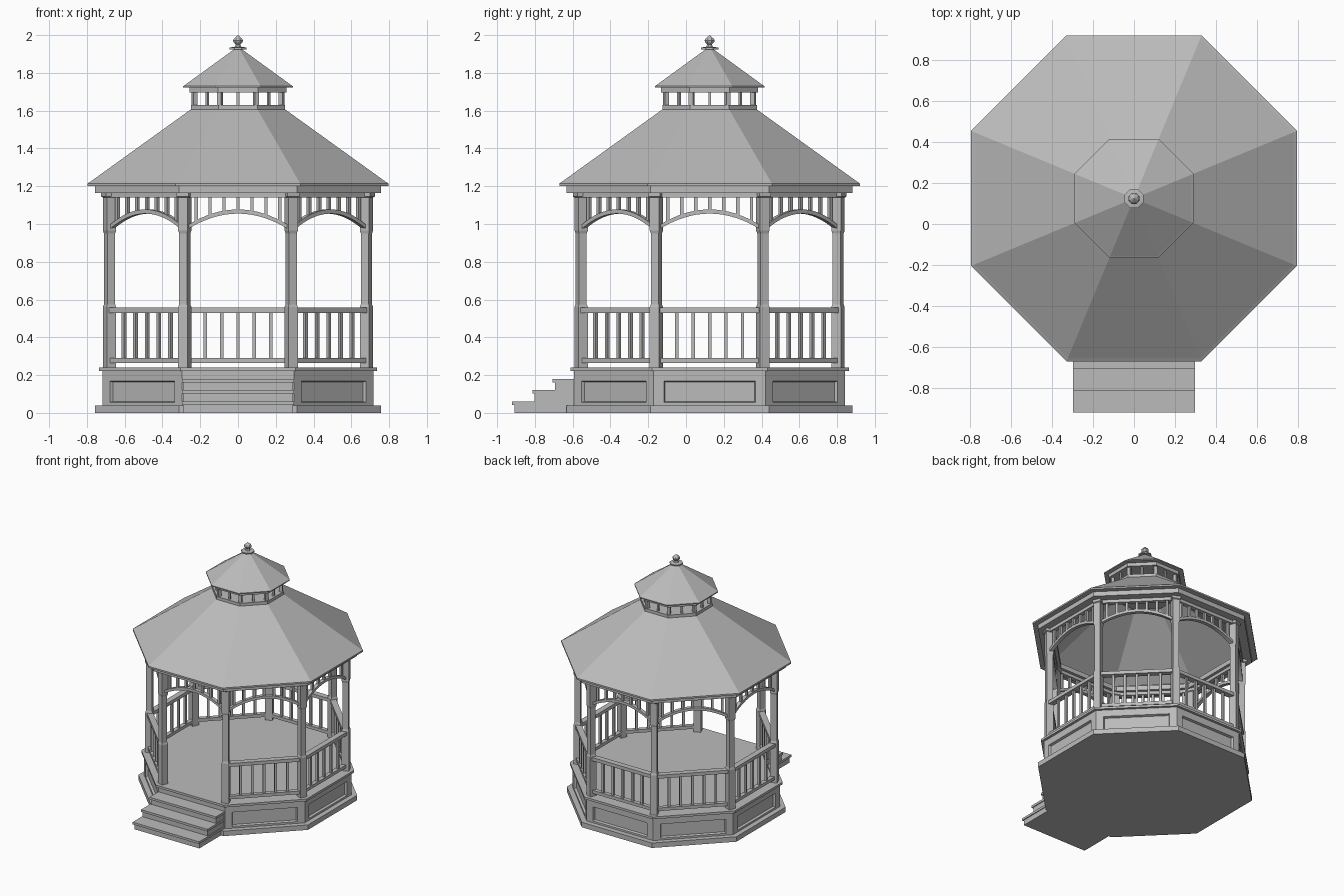
import bpy, bmesh, math
from mathutils import Matrix, Vector

if "Cube" in bpy.data.objects:
    bpy.data.objects.remove(bpy.data.objects["Cube"])

grey = bpy.data.materials.new("painted grey")
grey.use_nodes = True
grey.diffuse_color = (0.5, 0.5, 0.5, 1)
grey.node_tree.nodes["Principled BSDF"].inputs["Base Color"].default_value = grey.diffuse_color

CENTRE = Matrix.Translation((0, 0.125, 0))
STEP = math.pi / 4
COS = math.cos(STEP / 2)
TAN = math.tan(STEP / 2)


def side(k):
    """Frame of one side: x runs along it, -y points outward."""
    return CENTRE @ Matrix.Rotation(k * STEP, 4, 'Z')


def finish(name, bm):
    bmesh.ops.remove_doubles(bm, verts=bm.verts, dist=1e-5)
    bmesh.ops.recalc_face_normals(bm, faces=bm.faces)
    mesh = bpy.data.meshes.new(name)
    bm.to_mesh(mesh)
    bm.free()
    mesh.materials.append(grey)
    obj = bpy.data.objects.new(name, mesh)
    bpy.context.collection.objects.link(obj)
    return obj


def box(bm, frame, x, y, z):
    """Box spanning three (low, high) ranges."""
    size = [b - a for a, b in (x, y, z)]
    mid = [(a + b) / 2 for a, b in (x, y, z)]
    m = frame @ Matrix.Translation(mid) @ Matrix.Diagonal((*size, 1))
    bmesh.ops.create_cube(bm, size=1, matrix=m)


def octagon(name, profile, closed=False, recess=None):
    """Sweep an (apothem, height) profile round eight sides."""
    bm = bmesh.new()
    rings = []
    for a, z in profile:
        r = a / COS
        rings.append([bm.verts.new(CENTRE @ Vector((r * math.sin((k + .5) * STEP),
                      -r * math.cos((k + .5) * STEP), z))) for k in range(8)])
    pairs = list(zip(rings, rings[1:]))
    if closed:
        pairs.append((rings[-1], rings[0]))
    for low, high in pairs:
        for k in range(8):
            j = (k + 1) % 8
            bm.faces.new((low[k], low[j], high[j], high[k]))
    bmesh.ops.remove_doubles(bm, verts=bm.verts, dist=1e-5)
    bmesh.ops.dissolve_degenerate(bm, edges=bm.edges, dist=1e-5)
    bmesh.ops.recalc_face_normals(bm, faces=bm.faces)
    if recess:
        walls = [f for f in bm.faces if abs(f.normal.z) < 0.1]
        bmesh.ops.inset_individual(bm, faces=walls, thickness=recess, use_even_offset=True)
        bmesh.ops.inset_individual(bm, faces=walls, thickness=0.008, depth=-0.018)
    return finish(name, bm)


def slab(name, a, z0, z1, **kw):
    return octagon(name, [(0, z0), (a, z0), (a, z1), (0, z1)], **kw)


def ring(name, a0, a1, z0, z1):
    return octagon(name, [(a0, z0), (a1, z0), (a1, z1), (a0, z1)], closed=True)


# Base and floor
slab("plinth", 0.757, 0, 0.04)
slab("base_wall", 0.717, 0, 0.223, recess=0.055)
slab("floor", 0.737, 0.222, 0.24)

# Steps at the front
bm = bmesh.new()
for i in range(3):
    y, top = -0.92 + 0.107 * i, 0.06 * (i + 1)
    box(bm, Matrix(), (-0.29, 0.29), (y + 0.012, -0.55), (0 if i == 0 else top - 0.06, top - 0.018))
    box(bm, Matrix(), (-0.297, 0.297), (y, -0.55), (top - 0.018, top))
finish("front_steps", bm)

# Posts, thicker at foot and head, with tapered transitions
bm = bmesh.new()
POST = [(0.027, 0.24), (0.027, 0.56), (0.0225, 0.575), (0.0225, 0.95),
        (0.027, 0.965), (0.027, 1.14), (0.034, 1.145), (0.034, 1.167)]
for k in range(8):
    m = side(k + 0.5) @ Matrix.Translation((0, -0.68 / COS, 0))
    rings = [[bm.verts.new(m @ Vector((sx * h, sy * h, z)))
              for sx, sy in ((-1, -1), (1, -1), (1, 1), (-1, 1))] for h, z in POST]
    for low, high in zip(rings, rings[1:]):
        for i in range(4):
            j = (i + 1) % 4
            bm.faces.new((low[i], low[j], high[j], high[i]))
    bm.faces.new(rings[0])
    bm.faces.new(rings[-1])
finish("posts", bm)

# Railings on every side but the front
bm = bmesh.new()
for k in range(1, 8):
    m = side(k)
    box(bm, m, (-0.272, 0.272), (-0.703, -0.657), (0.53, 0.557))
    box(bm, m, (-0.272, 0.272), (-0.697, -0.663), (0.265, 0.29))
    for i in range(-2, 3):
        x = i * 0.087
        box(bm, m, (x - 0.009, x + 0.009), (-0.689, -0.671), (0.285, 0.535))
finish("railings", bm)

# Arched frieze with spindles on all sides
def arch_z(x):
    return 1.055 - 0.085 * (x / 0.27) ** 2


bm = bmesh.new()
N = 16
for k in range(8):
    m = side(k)
    box(bm, m, (-0.28, 0.28), (-0.697, -0.663), (1.14, 1.167))
    loops = []
    for i in range(N + 1):
        x = -0.27 + 0.54 * i / N
        z = arch_z(x)
        loops.append([bm.verts.new(m @ Vector((x, y, z + dz))) for y, dz in
                      ((-0.695, 0), (-0.665, 0), (-0.665, 0.022), (-0.695, 0.022))])
    for a, b in zip(loops, loops[1:]):
        for i in range(4):
            j = (i + 1) % 4
            bm.faces.new((a[i], a[j], b[j], b[i]))
    bm.faces.new(loops[0])
    bm.faces.new(loops[-1])
    for i in range(-3, 4):
        x = i * 0.074
        box(bm, m, (x - 0.009, x + 0.009), (-0.689, -0.671), (arch_z(x) + 0.01, 1.145))
finish("arched_frieze", bm)

# Main roof shell and eaves
ring("eaves_beam", 0.64, 0.757, 1.165, 1.202)
octagon("main_roof", [(0.70, 1.202), (0.796, 1.202), (0.796, 1.215), (0.78, 1.225),
                      (0.245, 1.61), (0.22, 1.61), (0.70, 1.24)], closed=True)

# Lantern on top of the roof
slab("lantern_sill", 0.25, 1.605, 1.63)
bm = bmesh.new()
for k in range(8):
    for turn, w in ((k, 0.007), (k + 0.5, 0.012)):
        r = 0.23 if turn == k else 0.23 / COS
        box(bm, side(turn), (-w, w), (-r - w, -r + w), (1.625, 1.7))
finish("lantern_posts", bm)
slab("lantern_beam", 0.257, 1.695, 1.722)
octagon("lantern_roof", [(0, 1.722), (0.29, 1.722), (0.29, 1.73), (0.282, 1.735), (0, 1.94)])

# Finial
octagon("finial", [(0, 1.925), (0.046, 1.925), (0.046, 1.934), (0.018, 1.938), (0.012, 1.95),
                   (0.024, 1.962), (0.027, 1.972), (0.02, 1.983), (0, 2.0)])
